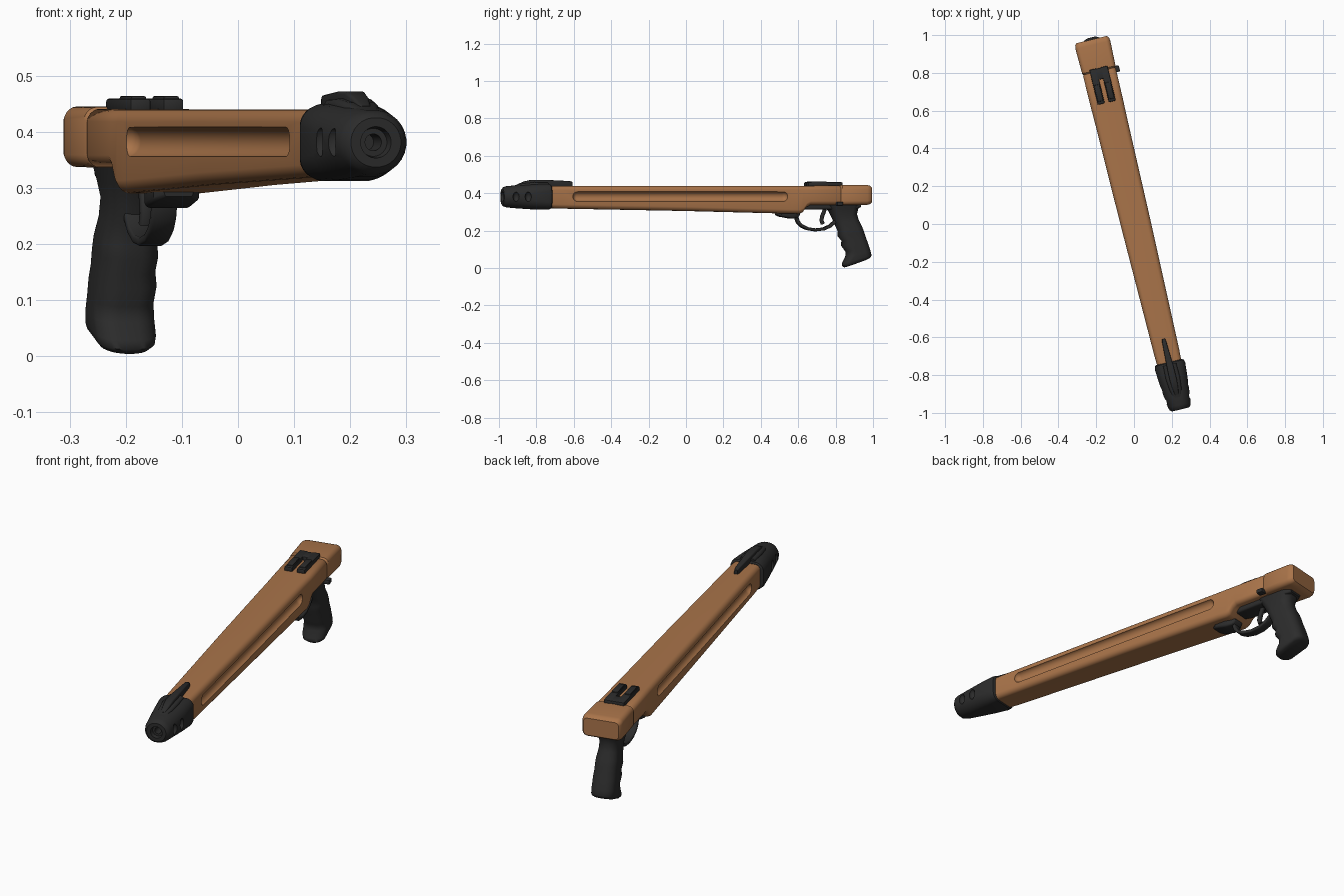
import bpy, bmesh, math
from mathutils import Vector, Matrix

# Everything is built along local y (muzzle at -y), then turned as a whole.
TURN = Matrix.Translation((0.01, 0, 0)) @ Matrix.Rotation(math.radians(13.5), 4, 'Z')
X = Vector((1, 0, 0))
Z = Vector((0, 0, 1))


def material(name, col):
    m = bpy.data.materials.new(name)
    m.diffuse_color = (*col, 1)
    return m


WOOD = material("warm wood", (0.40, 0.175, 0.068))
BLACK = material("black rubber", (0.025, 0.025, 0.025))
parts = []


def finish(bm, name, mat, angle=35):
    bmesh.ops.recalc_face_normals(bm, faces=bm.faces)
    me = bpy.data.meshes.new(name)
    bm.to_mesh(me)
    bm.free()
    ob = bpy.data.objects.new(name, me)
    bpy.context.collection.objects.link(ob)
    me.materials.append(mat)
    parts.append((ob, angle))
    return ob


def loft(name, mat, sections, k=7, angle=35):
    """Skin rounded-rectangle sections: (centre, axis_b, half_x, half_b, corner radius)."""
    bm = bmesh.new()
    rings = []
    for c, axis, a, b, r in sections:
        r = min(r, a, b)
        ring = []
        for q, (sx, sz) in enumerate(((1, 1), (-1, 1), (-1, -1), (1, -1))):
            for i in range(k):
                t = math.pi / 2 * (q + i / k + 0.5 / k)
                x = sx * (a - r) + r * math.cos(t)
                z = sz * (b - r) + r * math.sin(t)
                ring.append(bm.verts.new(Vector(c) + X * x + axis * z))
        rings.append(ring)
    n = 4 * k
    for r0, r1 in zip(rings, rings[1:]):
        for i in range(n):
            bm.faces.new((r0[i], r0[(i + 1) % n], r1[(i + 1) % n], r1[i]))
    bm.faces.new(rings[0])
    bm.faces.new(rings[-1])
    return finish(bm, name, mat, angle)


def along(name, mat, rows, **kw):
    """Loft along y from rows (y, half width, bottom z, top z, radius)."""
    return loft(name, mat, [((0, y, (lo + hi) / 2), Z, w, (hi - lo) / 2, r)
                            for y, w, lo, hi, r in rows], **kw)


def strip(name, mat, path, half_w, half_t):
    """Sweep a bar along a (y, z) path."""
    secs = []
    for i, (y, z) in enumerate(path):
        p, q = path[max(i - 1, 0)], path[min(i + 1, len(path) - 1)]
        d = Vector((0, q[0] - p[0], q[1] - p[1])).normalized()
        secs.append(((0, y, z), d.cross(X), half_w, half_t, half_t * 0.7))
    return loft(name, mat, secs, k=3)


def box(name, mat, c, s, bevel=0.005):
    bm = bmesh.new()
    bmesh.ops.create_cube(bm, size=1, matrix=Matrix.Translation(c) @ Matrix.Diagonal((*s, 1)))
    bmesh.ops.bevel(bm, geom=bm.edges[:], offset=bevel, segments=2, affect='EDGES', profile=0.5)
    return finish(bm, name, mat)


def cut(ob, cutter):
    m = ob.modifiers.new("cut", 'BOOLEAN')
    m.operation, m.object, m.solver = 'DIFFERENCE', cutter, 'EXACT'
    bpy.context.view_layer.objects.active = ob
    bpy.ops.object.modifier_apply(modifier=m.name)
    parts[:] = [p for p in parts if p[0] != cutter]
    bpy.data.objects.remove(cutter)


# Wooden stock: tapered body, step up to the rear block, shallow seam
body = along("wooden_stock", WOOD, [
    (-0.80, 0.064, 0.322, 0.438, 0.025), (-0.70, 0.068, 0.318, 0.440, 0.025),
    (0.00, 0.080, 0.305, 0.440, 0.025), (0.56, 0.086, 0.291, 0.440, 0.025),
    (0.605, 0.087, 0.290, 0.440, 0.025), (0.625, 0.087, 0.298, 0.440, 0.025),
    (0.645, 0.088, 0.325, 0.440, 0.025), (0.665, 0.088, 0.336, 0.440, 0.025),
    (0.825, 0.089, 0.336, 0.441, 0.025), (0.832, 0.086, 0.338, 0.438, 0.025),
    (0.840, 0.091, 0.336, 0.444, 0.025), (0.975, 0.095, 0.337, 0.445, 0.025),
    (0.993, 0.092, 0.341, 0.441, 0.024), (1.004, 0.083, 0.349, 0.432, 0.018)])

# Long scooped grooves on both sides
for s in (-1, 1):
    R, y0, y1 = 0.027, -0.64, 0.54
    secs = []
    for i in range(17):
        if i <= 8:
            t = math.pi / 2 * i / 8
            y, r = y0 + R * (1 - math.cos(t)), R * math.sin(t)
        else:
            t = math.pi / 2 * (i - 9) / 7
            y, r = y1 - R * (1 - math.sin(t)), R * math.cos(t)
        r = max(r, 0.001)
        secs.append(((s * (0.085 + 0.0145 * y), y, 0.382), Z, r, r, r))
    cut(body, loft("groove_cutter", WOOD, secs))

# Muzzle cap with a stepped bore
C = 0.381
muzzle = along("muzzle_cap", BLACK, [(y, w, C - h, C + h, r) for y, w, h, r in (
    (-0.752, 0.070, 0.060, 0.030), (-0.757, 0.079, 0.066, 0.038), (-0.775, 0.083, 0.069, 0.045),
    (-0.85, 0.077, 0.067, 0.052), (-0.93, 0.069, 0.062, 0.058), (-0.985, 0.062, 0.057, 0.057),
    (-1.002, 0.056, 0.052, 0.052), (-1.010, 0.046, 0.044, 0.044), (-1.010, 0.028, 0.028, 0.028),
    (-0.990, 0.025, 0.025, 0.025), (-0.990, 0.015, 0.015, 0.015), (-0.93, 0.015, 0.015, 0.015))])

# Oval vents in the cap sides
for s in (-1, 1):
    for y, w in ((-0.95, 0.067), (-0.885, 0.074)):
        bm = bmesh.new()
        bmesh.ops.create_uvsphere(bm, u_segments=20, v_segments=12, radius=1,
                                  matrix=Matrix.Translation((s * w, y, C)) @
                                  Matrix.Diagonal((0.02, 0.017, 0.026, 1)))
        cut(muzzle, finish(bm, "vent_cutter", BLACK))

# Front sight: low hump and narrow fin
along("front_sight_hump", BLACK, [
    (-0.95, 0.020, 0.41, 0.440, 0.01), (-0.90, 0.032, 0.41, 0.452, 0.012),
    (-0.84, 0.038, 0.41, 0.459, 0.012), (-0.765, 0.036, 0.41, 0.458, 0.012)], k=4)
along("front_sight_fin", BLACK, [
    (-0.93, 0.010, 0.43, 0.446, 0.006), (-0.89, 0.016, 0.43, 0.463, 0.007),
    (-0.85, 0.019, 0.43, 0.472, 0.007), (-0.78, 0.018, 0.43, 0.472, 0.007),
    (-0.64, 0.011, 0.43, 0.465, 0.005), (-0.625, 0.008, 0.43, 0.460, 0.004)], k=4)

# Rear sight: two rails joined at the back
for s, n in ((-1, "left"), (1, "right")):
    box("rear_sight_rail_" + n, BLACK, (s * 0.030, 0.755, 0.447), (0.038, 0.19, 0.024))
    box("rear_sight_block_" + n, BLACK, (s * 0.030, 0.72, 0.455), (0.030, 0.09, 0.018))
box("rear_sight_bridge", BLACK, (0, 0.818, 0.447), (0.07, 0.06, 0.022))

# Pistol grip: (front y, front z, back y, back z, half width)
grip_rows = [
    (0.755, 0.345, 0.955, 0.345, 0.058), (0.785, 0.305, 0.945, 0.320, 0.052),
    (0.805, 0.265, 0.938, 0.290, 0.046), (0.820, 0.232, 0.948, 0.255, 0.047),
    (0.838, 0.195, 0.965, 0.222, 0.052), (0.836, 0.172, 0.975, 0.195, 0.053),
    (0.858, 0.145, 0.983, 0.170, 0.053), (0.856, 0.120, 0.992, 0.145, 0.055),
    (0.880, 0.088, 1.002, 0.118, 0.055), (0.880, 0.060, 1.010, 0.092, 0.056),
    (0.862, 0.028, 1.016, 0.070, 0.055), (0.860, 0.012, 1.014, 0.060, 0.052),
    (0.870, 0.004, 1.005, 0.052, 0.044)]
secs = []
for fy, fz, by, bz, w in grip_rows:
    d = Vector((0, by - fy, bz - fz))
    secs.append(((0, (fy + by) / 2, (fz + bz) / 2), d.normalized(), w, d.length / 2, 0.042))
loft("pistol_grip", BLACK, secs, angle=60)

# Trigger housing, front tongue, guard and trigger
along("trigger_housing", BLACK, [
    (0.635, 0.036, 0.316, 0.345, 0.01), (0.66, 0.045, 0.312, 0.345, 0.01),
    (0.93, 0.050, 0.316, 0.345, 0.01), (0.955, 0.036, 0.326, 0.345, 0.01)], k=4)
along("guard_tongue", BLACK, [
    (0.495, 0.026, 0.284, 0.300, 0.006), (0.515, 0.042, 0.275, 0.305, 0.01),
    (0.575, 0.044, 0.264, 0.305, 0.012), (0.610, 0.034, 0.268, 0.305, 0.012),
    (0.622, 0.026, 0.285, 0.305, 0.008)], k=4)
strip("trigger_guard", BLACK, [
    (0.604, 0.295), (0.606, 0.270), (0.614, 0.247), (0.632, 0.227), (0.665, 0.211),
    (0.710, 0.204), (0.755, 0.209), (0.790, 0.224), (0.815, 0.245), (0.835, 0.270)], 0.023, 0.008)
strip("trigger", BLACK, [(0.768, 0.330), (0.758, 0.300), (0.748, 0.275), (0.745, 0.255),
                         (0.752, 0.235)], 0.011, 0.010)

# Safety knob on the right side
box("safety_knob", BLACK, (0.092, 0.822, 0.343), (0.032, 0.034, 0.022))

# Smooth the surfaces and turn the whole model into place
for ob, angle in parts:
    bpy.ops.object.select_all(action='DESELECT')
    ob.select_set(True)
    bpy.context.view_layer.objects.active = ob
    bpy.ops.object.shade_smooth_by_angle(angle=math.radians(angle))
    ob.data.transform(TURN)
